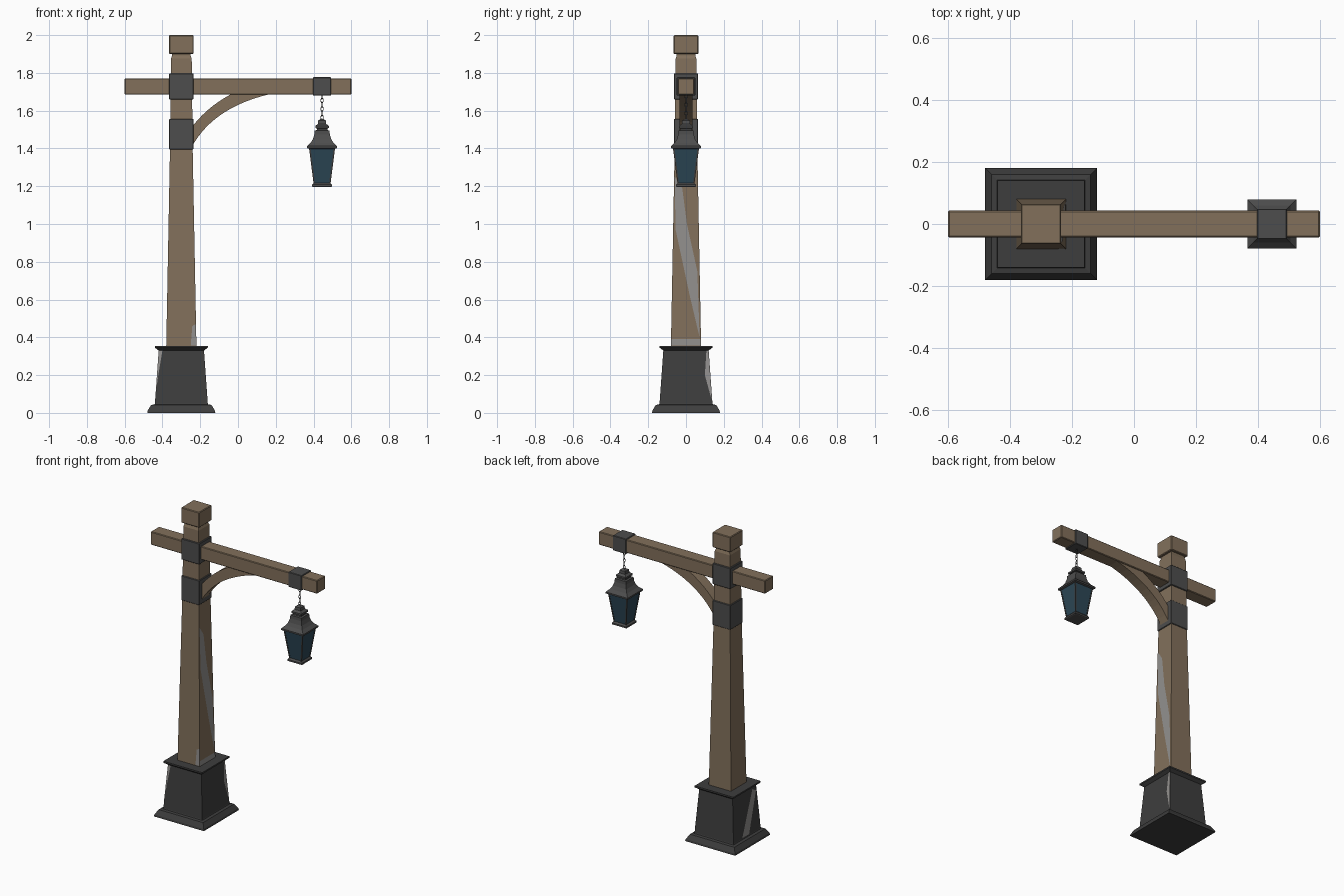
import bpy, bmesh, math
from mathutils import Vector, Matrix

cube = bpy.data.objects.get("Cube")
if cube:
    bpy.data.objects.remove(cube, do_unlink=True)


def material(name, rgb, rough=0.7):
    m = bpy.data.materials.new(name)
    m.use_nodes = True
    m.diffuse_color = (*rgb, 1)
    node = m.node_tree.nodes["Principled BSDF"]
    node.inputs["Base Color"].default_value = (*rgb, 1)
    node.inputs["Roughness"].default_value = rough
    return m


WOOD = material("wood", (0.225, 0.163, 0.105))
IRON = material("iron", (0.075, 0.075, 0.075))
DARK = material("dark iron", (0.048, 0.048, 0.048))
GLASS = material("blue glass", (0.025, 0.062, 0.092))
WORN = material("worn grey", (0.29, 0.28, 0.27))

POST_X, LAMP_X = -0.3, 0.445


def finish(name, bm, mat, bevel=0):
    bmesh.ops.recalc_face_normals(bm, faces=bm.faces)
    me = bpy.data.meshes.new(name)
    bm.to_mesh(me)
    bm.free()
    me.materials.append(mat)
    ob = bpy.data.objects.new(name, me)
    bpy.context.collection.objects.link(ob)
    if bevel:
        mod = ob.modifiers.new("edge", "BEVEL")
        mod.width, mod.segments = bevel, 1
    return ob


def box(name, lo, hi, mat, bevel=0.004):
    bm = bmesh.new()
    lo, hi = Vector(lo), Vector(hi)
    bmesh.ops.create_cube(bm, size=1, matrix=Matrix.Translation((lo + hi) / 2)
                          @ Matrix.Diagonal((*(hi - lo), 1)))
    return finish(name, bm, mat, bevel)


def square_stack(name, cx, profile, mat):
    """Square tower from (half width, height) pairs."""
    bm = bmesh.new()
    rings = [[bm.verts.new((cx + sx * h, sy * h, z))
              for sx, sy in ((-1, -1), (1, -1), (1, 1), (-1, 1))]
             for h, z in profile]
    for a, b in zip(rings, rings[1:]):
        for i in range(4):
            j = (i + 1) % 4
            bm.faces.new((a[i], a[j], b[j], b[i]))
    bm.faces.new(rings[0][::-1])
    bm.faces.new(rings[-1])
    return finish(name, bm, mat)


def lerp_width(a, b, z):
    return a[0] + (b[0] - a[0]) * (z - a[1]) / (b[1] - a[1])


def worn_patch(name, side, points, a, b):
    """Thin painted patch on one sloping side: 0 front, 1 left, 2 back, 3 right."""
    bm = bmesh.new()
    rot = Matrix.Rotation(side * math.pi / 2, 3, 'Z')
    verts = []
    for u, z in points:
        p = rot @ Vector((u, -lerp_width(a, b, z) - 0.0015, z))
        verts.append(bm.verts.new(p + Vector((POST_X, 0, 0))))
    face = bm.faces.new(verts)
    face.normal_update()
    if face.normal.dot(rot @ Vector((0, -1, 0))) < 0:
        face.normal_flip()
    me = bpy.data.meshes.new(name)
    bm.to_mesh(me)
    bm.free()
    me.materials.append(WORN)
    bpy.context.collection.objects.link(bpy.data.objects.new(name, me))


# Pedestal
body_low, body_high = (0.14, 0.05), (0.12, 0.33)
square_stack("pedestal", POST_X, [(0.18, 0), (0.178, 0.012), (0.16, 0.042), (0.142, 0.045),
             body_low, body_high, (0.14, 0.345), (0.14, 0.355), (0.07, 0.355)], DARK)

# Post and cap
post_low, post_high = (0.08, 0.35), (0.06, 1.4)
square_stack("post", POST_X, [post_low, post_high, (0.055, 1.875), (0.049, 1.892),
             (0.049, 1.91)], WOOD)
box("post_cap", (POST_X - 0.065, -0.065, 1.9), (POST_X + 0.065, 0.065, 2.0), WOOD)

# Worn patches on post and pedestal
worn_patch("post_streak", 1, [(-0.06, 1.25), (-0.02, 1.19), (0.005, 1.0), (0.06, 0.75),
           (0.072, 0.4), (0.02, 0.62), (-0.055, 0.97)], post_low, post_high)
worn_patch("post_foot_strip", 1, [(-0.079, 0.357), (0.079, 0.357), (0.078, 0.39),
           (-0.078, 0.39)], post_low, post_high)
worn_patch("post_front_chip", 0, [(0.05, 0.358), (0.079, 0.358), (0.077, 0.47),
           (0.058, 0.46)], post_low, post_high)
worn_patch("pedestal_front_wear", 0, [(-0.137, 0.09), (-0.122, 0.2), (-0.1, 0.33),
           (-0.12, 0.33)], body_low, body_high)
worn_patch("pedestal_left_wear", 1, [(0.138, 0.06), (0.119, 0.33), (0.108, 0.33),
           (0.1, 0.2)], body_low, body_high)
worn_patch("pedestal_right_wear", 3, [(-0.05, 0.055), (0.02, 0.055), (0.115, 0.3),
           (0.08, 0.32)], body_low, body_high)

# Cross beam and iron bands
box("beam", (-0.6, -0.043, 1.685), (0.6, 0.043, 1.771), WOOD)
for name, z0, z1 in (("upper_band", 1.66, 1.797), ("lower_band", 1.395, 1.556)):
    box(name, (POST_X - 0.065, -0.064, z0), (POST_X + 0.065, 0.064, z1), IRON, 0.003)
box("lamp_band", (LAMP_X - 0.048, -0.049, 1.679), (LAMP_X + 0.048, 0.049, 1.777), IRON, 0.003)


# Curved brace
def arc(p, c, q, n=12):
    p, c, q = Vector(p), Vector(c), Vector(q)
    return [p * (1 - t) ** 2 + c * 2 * t * (1 - t) + q * t * t
            for t in (i / n for i in range(n + 1))]


lower = [Vector((-0.27, 1.40))] + arc((-0.235, 1.425), (-0.12, 1.62), (0.17, 1.688))
upper = [Vector((-0.27, 1.50))] + arc((-0.235, 1.525), (-0.155, 1.625), (-0.035, 1.688))
bm = bmesh.new()
rows = [[bm.verts.new((p.x, y, p.y)) for p, y in
         ((a, -0.035), (a, 0.035), (b, 0.035), (b, -0.035))] for a, b in zip(lower, upper)]
for r, s in zip(rows, rows[1:]):
    for i in range(4):
        j = (i + 1) % 4
        bm.faces.new((r[i], r[j], s[j], s[i]))
bm.faces.new(rows[0])
bm.faces.new(rows[-1])
finish("brace", bm, WOOD)

# Lantern
square_stack("lantern_foot", LAMP_X, [(0.046, 1.195), (0.052, 1.198), (0.052, 1.208),
             (0.044, 1.218)], IRON)
glass_low, glass_high = (0.043, 1.215), (0.067, 1.402)
square_stack("lantern_glass", LAMP_X, [glass_low, glass_high], GLASS)
square_stack("lantern_roof", LAMP_X, [(0.066, 1.398), (0.079, 1.402), (0.079, 1.412),
             (0.06, 1.43), (0.048, 1.45), (0.041, 1.475), (0.04, 1.495), (0.028, 1.497),
             (0.028, 1.506), (0.036, 1.508), (0.036, 1.519), (0.022, 1.53),
             (0.02, 1.548), (0.008, 1.556)], IRON)

# Corner bars of the lantern
for sx in (-1, 1):
    for sy in (-1, 1):
        bm = bmesh.new()
        ends = []
        for h, z in (glass_low, glass_high):
            ends.append([bm.verts.new((LAMP_X + sx * (h + dx), sy * (h + dy), z))
                         for dx, dy in ((-0.006, -0.006), (0.002, -0.006),
                                        (0.002, 0.002), (-0.006, 0.002))])
        for i in range(4):
            j = (i + 1) % 4
            bm.faces.new((ends[0][i], ends[0][j], ends[1][j], ends[1][i]))
        for e in ends:
            bm.faces.new(e)
        finish("lantern_corner_bar", bm, DARK)

# Chain
LINKS = 6
for i in range(LINKS):
    bpy.ops.mesh.primitive_torus_add(
        major_segments=12, minor_segments=6, major_radius=0.0065, minor_radius=0.002,
        location=(LAMP_X, 0, 1.564 + i * 0.0225),
        rotation=(math.pi / 2, 0, (i % 2) * math.pi / 2))
    link = bpy.context.object
    link.name = "chain_link"
    link.scale = (1, 1.75, 1)
    link.data.materials.append(IRON)
    bpy.ops.object.shade_smooth_by_angle()
